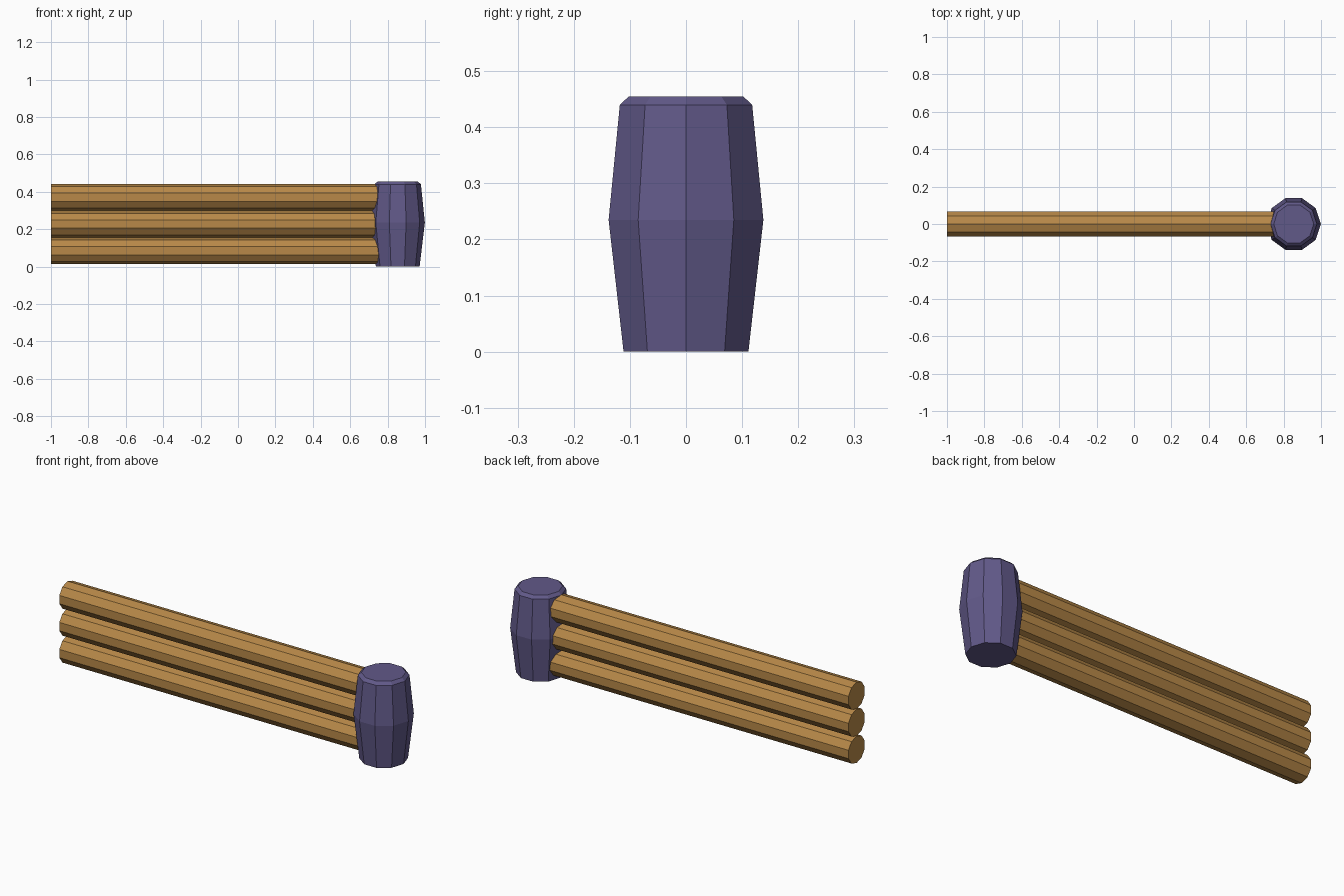
import bpy, bmesh
from math import cos, sin, tau
from mathutils import Matrix, Vector

if "Cube" in bpy.data.objects:
    bpy.data.objects.remove(bpy.data.objects["Cube"])

SIDES = 10


def material(name, rgb):
    mat = bpy.data.materials.new(name)
    mat.diffuse_color = (*rgb, 1)
    mat.use_nodes = True
    mat.node_tree.nodes["Principled BSDF"].inputs["Base Color"].default_value = mat.diffuse_color
    return mat


def lathe(name, profile, matrix, mat):
    """Closed ten-sided solid from (radius, height) rings along local z."""
    bm = bmesh.new()
    rings = [[bm.verts.new(matrix @ Vector((r * cos(tau * i / SIDES), r * sin(tau * i / SIDES), h)))
              for i in range(SIDES)] for r, h in profile]
    for low, high in zip(rings, rings[1:]):
        for i in range(SIDES):
            j = (i + 1) % SIDES
            bm.faces.new((low[i], low[j], high[j], high[i]))
    bm.faces.new(rings[0][::-1])
    bm.faces.new(rings[-1])
    bmesh.ops.recalc_face_normals(bm, faces=bm.faces)
    mesh = bpy.data.meshes.new(name)
    bm.to_mesh(mesh)
    bm.free()
    mesh.materials.append(mat)
    obj = bpy.data.objects.new(name, mesh)
    bpy.context.collection.objects.link(obj)
    return obj


post_mat = material("post_purple", (0.12, 0.10, 0.25))
wood_mat = material("rail_wood", (0.48, 0.25, 0.065))

# Bulging end post with a chamfered top
POST_X = 0.854
lathe("post", [(0.117, 0), (0.145, 0.235), (0.124, 0.44), (0.107, 0.455)],
      Matrix.Translation((POST_X, 0, 0)), post_mat)

# Three stacked log rails running into the post
along_x = Matrix(((0, 0, 1, 0), (0, 1, 0, 0), (-1, 0, 0, 0), (0, 0, 0, 1)))
for n, part in enumerate(("lower_rail", "middle_rail", "upper_rail")):
    place = Matrix.Translation((-1, 0, 0.084 + 0.143 * n)) @ along_x
    lathe(part, [(0.0715, 0), (0.0715, 1 + POST_X)], place, wood_mat)
